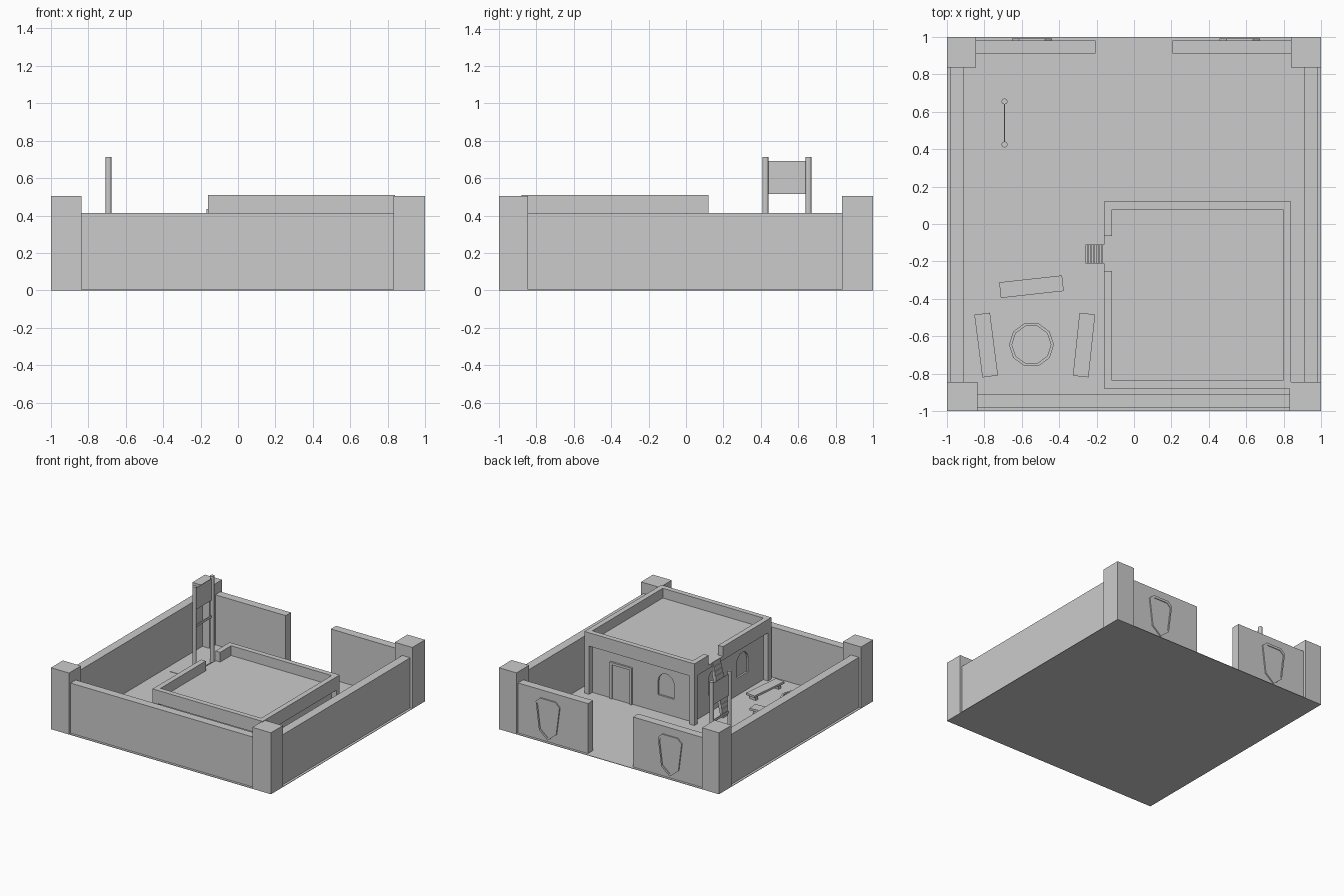
import bpy, bmesh, math
from mathutils import Vector

if "Cube" in bpy.data.objects:
    bpy.data.objects.remove(bpy.data.objects["Cube"])


def box(name, x0, x1, y0, y1, z0, z1):
    return prism(name, [(x0, y0, z0), (x1, y0, z0), (x1, y1, z0), (x0, y1, z0)], (0, 0, z1 - z0))


def prism(name, pts, offset):
    """Extrude a flat outline along an offset vector."""
    bm = bmesh.new()
    face = bm.faces.new([bm.verts.new(p) for p in pts])
    ext = bmesh.ops.extrude_face_region(bm, geom=[face], use_keep_orig=True)
    bmesh.ops.translate(bm, vec=Vector(offset),
                        verts=[g for g in ext["geom"] if isinstance(g, bmesh.types.BMVert)])
    bmesh.ops.recalc_face_normals(bm, faces=bm.faces)
    return finish(name, bm)


def finish(name, bm):
    me = bpy.data.meshes.new(name)
    bm.to_mesh(me)
    bm.free()
    ob = bpy.data.objects.new(name, me)
    bpy.context.collection.objects.link(ob)
    return ob


def cut(target, cutter):
    cutter.hide_render = True
    cutter.hide_set(True)
    mod = target.modifiers.new("recess", "BOOLEAN")
    mod.operation = "DIFFERENCE"
    mod.solver = "EXACT"
    mod.object = cutter


# Ground slab
G = 0.004
box("ground", -1, 1, -1, 1, 0, G)

# Corner towers
for name, c in {"back_left": (-1, -0.845, 0.835, 1), "back_right": (0.84, 1, 0.835, 1),
                "front_left": (-1, -0.835, -1, -0.845), "front_right": (0.83, 1, -1, -0.845)}.items():
    box("tower_" + name, *c, 0, 0.505)

# Perimeter walls with a gate opening at the back
H = 0.415
box("wall_left", -0.98, -0.908, -0.845, 0.835, 0, H)
box("wall_right", 0.908, 0.98, -0.845, 0.835, 0, H)
box("wall_front", -0.835, 0.83, -0.98, -0.912, 0, H)
box("wall_back_left", -0.845, -0.205, 0.912, 0.98, 0, H)
box("wall_back_right", 0.205, 0.84, 0.912, 0.98, 0, H)

# Shields beside the gate: plate and raised rim
SHIELD = [(-0.07, 0.165), (0.07, 0.165), (0.108, 0.13), (0.078, -0.1), (0, -0.165), (-0.078, -0.1), (-0.108, 0.13)]
for side, cx in (("left", -0.545), ("right", 0.565)):
    def outline(s, y):
        return [(cx + s * px, y, 0.185 + s * pz) for px, pz in SHIELD]
    rim = prism("shield_rim_" + side, outline(1, 0.975), (0, 0.015, 0))
    cutter = prism("shield_cutter_" + side, outline(0.88, 0.984), (0, 0.02, 0))
    cut(rim, cutter)

# House: recessed core, corner posts, parapet with a gap above the stair
X0, X1, Y0, Y1, T = -0.16, 0.84, -0.88, 0.12, 0.043
ROOF, EAVE, TOP = 0.43, 0.4, 0.51
core = box("house_walls", X0 + T, X1 - T, Y0 + T, Y1 - T, 0, ROOF)
for i, px in enumerate((X0, X1 - T)):
    for j, py in enumerate((Y0, Y1 - T)):
        box(f"house_post_{i}{j}", px, px + T, py, py + T, 0, EAVE)
box("parapet_back", X0, X1, Y1 - T, Y1, EAVE, TOP)
box("parapet_front", X0, X1, Y0, Y0 + T, EAVE, TOP)
box("parapet_right", X1 - T, X1, Y0 + T, Y1 - T, EAVE, TOP)
box("parapet_left_a", X0, X0 + T, -0.065, Y1 - T, EAVE, TOP)
box("parapet_left_b", X0, X0 + T, Y0 + T, -0.25, EAVE, TOP)
box("parapet_sill", X0, X0 + T, -0.25, -0.065, EAVE, ROOF)

# Arched window recesses
R = 0.073
arch = [(-R, 0.145), (R, 0.145)] + [(R * math.cos(a), 0.26 + R * math.sin(a))
                                    for a in (math.pi * k / 8 for k in range(9))]
D = 0.015
cut(core, prism("window_cutter_back", [(0.127 + u, Y1 - T - D, z) for u, z in arch], (0, 0.04, 0)))
for i, cy in enumerate((-0.565, -0.195)):
    cut(core, prism(f"window_cutter_left_{i}", [(X0 + T + D, cy + u, z) for u, z in arch], (-0.04, 0, 0)))

# Door frame and leaf
yw = Y1 - T
box("door_jamb_a", 0.43, 0.45, yw, yw + 0.015, 0, 0.305)
box("door_jamb_b", 0.61, 0.63, yw, yw + 0.015, 0, 0.305)
box("door_lintel", 0.45, 0.61, yw, yw + 0.015, 0.285, 0.305)
box("door_leaf", 0.45, 0.61, yw, yw + 0.004, 0, 0.285)

# Steep stair up to the roof
N, sx, run, rise = 12, -0.26, 0.1, 0.435
prof = []
for k in range(N):
    xk = sx + run * k / N
    prof += [(xk, rise * k / N), (xk, rise * (k + 1) / N)]
prof += [(sx + run, rise), (sx + run, rise - 0.1), (sx + 0.022, 0)]
prism("roof_stair", [(x, -0.21, z) for x, z in prof], (0, 0.1, 0))

# Benches around the fire ring
for i, (bx, by, ang) in enumerate(((-0.548, -0.335, 6.3), (-0.79, -0.647, -82.7), (-0.267, -0.647, 84))):
    parts = [box(f"bench_{i}_seat", -0.169, 0.169, -0.042, 0.042, 0.038, 0.055)]
    for s in (-1, 1):
        parts.append(box(f"bench_{i}_leg_{(s + 1) // 2}", s * 0.13 - 0.014, s * 0.13 + 0.014, -0.03, 0.03, 0, 0.038))
    for p in parts:
        p.location = (bx, by, 0)
        p.rotation_euler.z = math.radians(ang)

# Ten-sided fire ring
bm = bmesh.new()
loops = [[bm.verts.new((-0.548 + r * math.cos(k * math.tau / 10), -0.645 + r * math.sin(k * math.tau / 10), z))
          for k in range(10)] for r, z in ((0.12, 0), (0.12, 0.05), (0.104, 0.05), (0.104, 0))]
for a in range(4):
    A, B = loops[a], loops[(a + 1) % 4]
    for k in range(10):
        bm.faces.new((A[k], A[(k + 1) % 10], B[(k + 1) % 10], B[k]))
bmesh.ops.recalc_face_normals(bm, faces=bm.faces)
finish("fire_ring", bm)

# Notice board: base pad, two poles, panel and crossbar
box("board_pad", -0.85, -0.53, 0.33, 0.77, 0, G + 0.003)
for i, py in enumerate((0.425, 0.655)):
    bm = bmesh.new()
    bmesh.ops.create_cone(bm, cap_ends=True, segments=12, radius1=0.016, radius2=0.016, depth=0.712)
    bmesh.ops.translate(bm, verts=bm.verts, vec=(-0.692, py, 0.356))
    finish(f"board_pole_{i}", bm)
box("board_panel", -0.695, -0.689, 0.435, 0.645, 0.515, 0.692)
box("board_crossbar", -0.695, -0.689, 0.435, 0.645, 0.37, 0.39)
